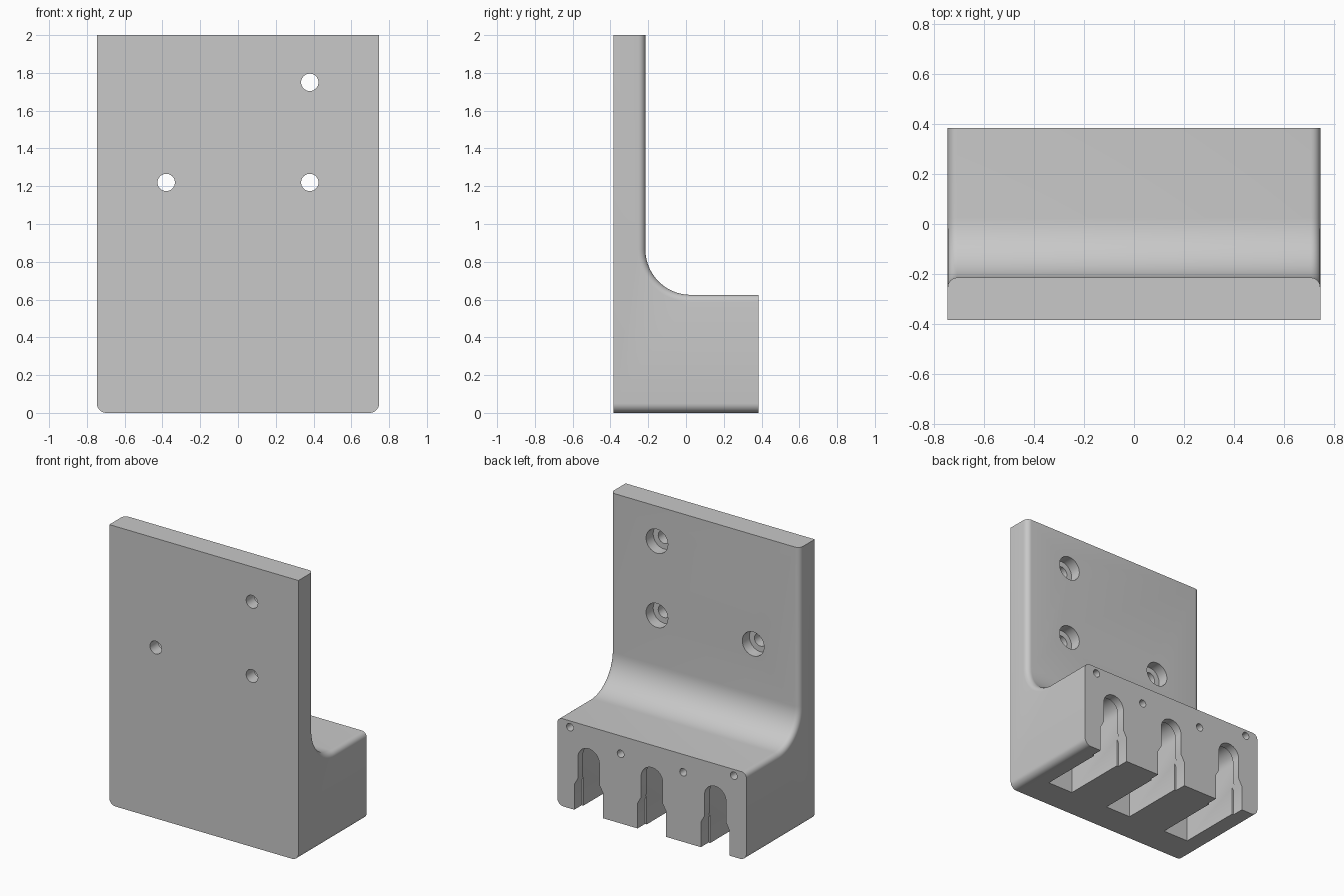
import bpy
import bmesh
from math import pi, sin, cos

old = bpy.data.objects.get("Cube")
if old:
    bpy.data.objects.remove(old, do_unlink=True)

# Main dimensions
HALF_W, FRONT, BACK = 0.747, -0.385, 0.385
TOP, SHELF, PLATE_BACK = 2.0, 0.625, -0.215
COVE = 0.24

gray = bpy.data.materials.new("plain_gray")
gray.use_nodes = True
gray.diffuse_color = (0.58, 0.58, 0.58, 1)
gray.node_tree.nodes["Principled BSDF"].inputs["Base Color"].default_value = gray.diffuse_color


def arc(cx, cz, r, start, end, n):
    """Points on an arc, angles in units of pi."""
    return [(cx + r * cos(pi * (start + (end - start) * i / n)),
             cz + r * sin(pi * (start + (end - start) * i / n))) for i in range(n + 1)]


def add_object(name, bm):
    bmesh.ops.recalc_face_normals(bm, faces=bm.faces)
    mesh = bpy.data.meshes.new(name)
    bm.to_mesh(mesh)
    bm.free()
    obj = bpy.data.objects.new(name, mesh)
    mesh.materials.append(gray)
    bpy.context.collection.objects.link(obj)
    return obj


def prism(points, offset):
    """Closed solid from a ring of 3D points pushed along an offset."""
    bm = bmesh.new()
    face = bm.faces.new([bm.verts.new(p) for p in points])
    ext = bmesh.ops.extrude_face_region(bm, geom=[face], use_keep_orig=True)
    moved = [v for v in ext["geom"] if isinstance(v, bmesh.types.BMVert)]
    bmesh.ops.translate(bm, verts=moved, vec=offset)
    bmesh.ops.recalc_face_normals(bm, faces=bm.faces)
    return bm


cutters = []


def cut_along_y(name, outline, y0, y1):
    bm = prism([(x, y0, z) for x, z in outline], (0, y1 - y0, 0))
    cutters.append(add_object(name, bm))


# Bracket body: upright plate, concave cove and thick lower block
cove = arc(PLATE_BACK + COVE, SHELF + COVE, COVE, 1, 1.5, 20)
profile = [(FRONT, 0), (FRONT, TOP), (PLATE_BACK, TOP)] + cove + [(BACK, SHELF), (BACK, 0)]
bm = prism([(-HALF_W, y, z) for y, z in profile], (2 * HALF_W, 0, 0))


def on_side(edge):
    a, b = (v.co for v in edge.verts)
    return abs(a.x - b.x) < 1e-5


# Round the bottom side edges, then the side edges of the plate back and shelf
bottom = [e for e in bm.edges if on_side(e) and all(v.co.z < 1e-5 for v in e.verts)]
bmesh.ops.bevel(bm, geom=bottom, offset=0.05, segments=8, profile=0.5, affect='EDGES')
rim = [e for e in bm.edges if on_side(e) and all(
    v.co.z > SHELF - 1e-4 and v.co.y > PLATE_BACK - 1e-4 for v in e.verts)]
bmesh.ops.bevel(bm, geom=rim, offset=0.038, segments=6, profile=0.5,
                affect='EDGES', clamp_overlap=False)
body = add_object("bracket_body", bm)

# Three hanger slots: a narrow lip with a flared entry, and a pocket behind it
for cx in (-0.5, 0, 0.5):
    lip = [(cx + 0.113, -0.1), (cx + 0.113, 0.18), (cx + 0.085, 0.23)]
    lip += arc(cx, 0.38, 0.085, 0, 1, 20)
    lip += [(cx - 0.085, 0.23), (cx - 0.113, 0.18), (cx - 0.113, -0.1)]
    cut_along_y("slot_lip", lip, 0.3, 0.5)
    pocket = [(cx + 0.1, -0.1)] + arc(cx, 0.38, 0.1, 0, 1, 20) + [(cx - 0.1, -0.1)]
    cut_along_y("slot_pocket", pocket, -0.165, 0.325)

# Counterbored mounting holes through the plate
for x, z in ((0.38, 1.75), (0.38, 1.22), (-0.38, 1.22)):
    cut_along_y("mounting_hole", arc(x, z, 0.046, 0, 1.9375, 31), -0.5, 0)
    cut_along_y("counterbore", arc(x, z, 0.086, 0, 1.9375, 31), PLATE_BACK - 0.08, 0)

# Small pilot holes in the back of the block
for side in (-1, 1):
    for x, z in ((0.647, 0.58), (0.247, 0.497)):
        cut_along_y("pilot_hole", arc(side * x, z, 0.027, 0, 1.9, 19), 0.15, 0.5)

# Carve every cutter out of the body and keep the result
for cutter in cutters:
    cutter.hide_render = True
    mod = body.modifiers.new(cutter.name, 'BOOLEAN')
    mod.operation, mod.solver, mod.object = 'DIFFERENCE', 'EXACT', cutter
bpy.context.view_layer.update()
graph = bpy.context.evaluated_depsgraph_get()
carved = bpy.data.meshes.new_from_object(body.evaluated_get(graph))
body.modifiers.clear()
body.data = carved
for cutter in cutters:
    bpy.data.objects.remove(cutter, do_unlink=True)

# Smooth the fillets, keep the hard edges
bpy.ops.object.select_all(action='DESELECT')
body.select_set(True)
bpy.context.view_layer.objects.active = body
bpy.ops.object.shade_smooth_by_angle(angle=pi / 6)
